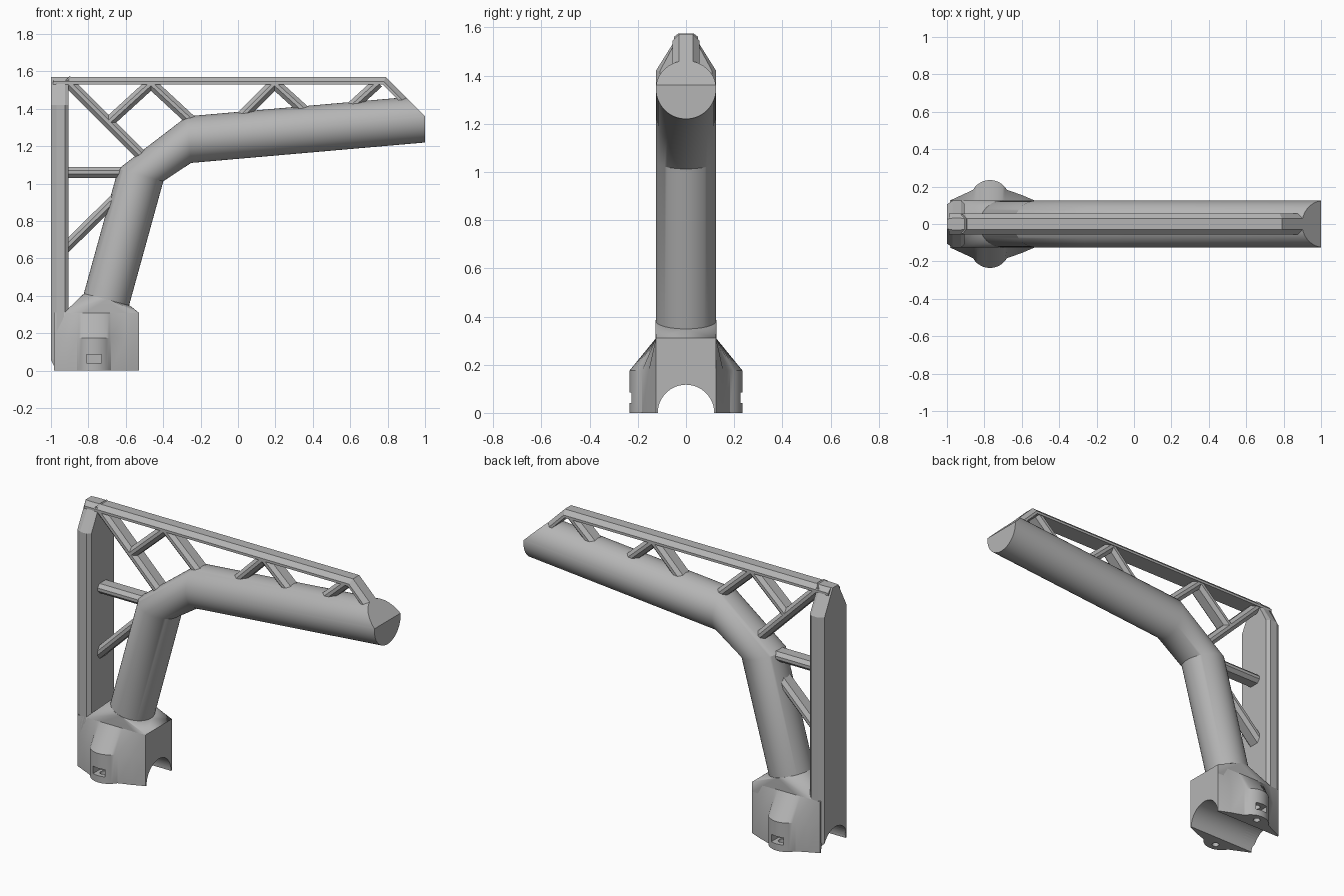
import bpy, bmesh
from math import sin, cos, pi, radians
from mathutils import Vector, Matrix

cube = bpy.data.objects.get("Cube")
if cube:
    bpy.data.objects.remove(cube, do_unlink=True)

GREY = (0.46, 0.46, 0.46, 1)
grey = bpy.data.materials.new("plain_grey")
grey.use_nodes = True
grey.diffuse_color = GREY
grey.node_tree.nodes["Principled BSDF"].inputs["Base Color"].default_value = GREY


def finish(name, bm):
    bmesh.ops.recalc_face_normals(bm, faces=bm.faces)
    mesh = bpy.data.meshes.new(name)
    bm.to_mesh(mesh)
    bm.free()
    mesh.materials.append(grey)
    obj = bpy.data.objects.new(name, mesh)
    bpy.context.collection.objects.link(obj)
    return obj


def activate(obj):
    bpy.ops.object.select_all(action='DESELECT')
    obj.select_set(True)
    bpy.context.view_layer.objects.active = obj


def smooth(obj):
    activate(obj)
    bpy.ops.object.shade_smooth_by_angle(angle=radians(30))


def loft(rings):
    """Skin a list of equal-length rings and cap both ends."""
    bm = bmesh.new()
    loops = [[bm.verts.new(p) for p in ring] for ring in rings]
    n = len(loops[0])
    for a, b in zip(loops, loops[1:]):
        for i in range(n):
            j = (i + 1) % n
            bm.faces.new((a[i], a[j], b[j], b[i]))
    bm.faces.new(loops[0])
    bm.faces.new(loops[-1])
    return bm


def disc(x, z, angle, r=0.125, n=64):
    """Circle whose axis lies in the xz plane at the given elevation."""
    a = radians(angle)
    up = Vector((-sin(a), 0, cos(a)))
    return [Vector((x, 0, z)) + r * (cos(t) * Vector((0, 1, 0)) + sin(t) * up)
            for t in (2 * pi * i / n for i in range(n))]


def slice_off(bm, point, normal):
    geom = bm.verts[:] + bm.edges[:] + bm.faces[:]
    bmesh.ops.bisect_plane(bm, geom=geom, plane_co=point, plane_no=normal, clear_outer=True)
    bmesh.ops.holes_fill(bm, edges=[e for e in bm.edges if e.is_boundary], sides=0)


def cut(obj, cutter):
    cutter.hide_render = True
    mod = obj.modifiers.new("cut", 'BOOLEAN')
    mod.operation = 'DIFFERENCE'
    mod.solver = 'EXACT'
    mod.object = cutter
    activate(obj)
    bpy.ops.object.modifier_apply(modifier=mod.name)


# Bent tube, with its far end trimmed square and sloped
bm = loft([disc(-0.72, 0.32, 75), disc(-0.52, 1.045, 75),
           disc(-0.262, 1.235, 5), disc(1.1, 1.354, 5)])
slice_off(bm, (1, 0, 1.3), (1, 0, 0))
slice_off(bm, (1, 0, 1.36), (1, 0, 1))
smooth(finish("bent_tube", bm))

# Upright back plate with chamfered edges and a tapered top
half = [(-1, 0.105), (-0.97, 0.125), (-0.925, 0.125), (-0.905, 0.108)]
section = half + [(x, -y) for x, y in reversed(half)]


def plate_ring(z, y_scale, x_min=-1):
    return [(max(x, x_min), y * y_scale, z) for x, y in section]


back_plate = finish("back_plate", loft([
    plate_ring(0, 1, -0.985), plate_ring(0.06, 1),
    plate_ring(1.42, 1), plate_ring(1.57, 0.25)]))

# Top rail that turns down onto the tube end
rail = [(-0.03, 0), (0.03, 0), (0.055, 0.025), (0.055, 0.04), (-0.055, 0.04), (-0.055, 0.025)]
stations = [(-0.99, 1.57, 0, -1), (0.79, 1.57, -0.414, -1), (0.945, 1.415, -0.707, -0.707)]
finish("top_rail", loft([[(x + d * mx, y, z + d * mz) for y, d in rail]
                         for x, z, mx, mz in stations]))


# Chamfered struts of the truss
def strut(name, x1, z1, x2, z2, w=0.05, t=0.029, c=0.02):
    a, b = Vector((x1, 0, z1)), Vector((x2, 0, z2))
    d = (b - a).normalized()
    side = Vector((-d.z, 0, d.x))
    prof = [(w, t - c), (w - c, t), (c - w, t), (-w, t - c),
            (-w, c - t), (c - w, -t), (w - c, -t), (w, c - t)]
    finish(name, loft([[p + side * v + Vector((0, u, 0)) for u, v in prof] for p in (a, b)]))


strut("corner_strut", -0.92, 1.555, -0.46, 1.095)
strut("corner_cross_strut", -0.46, 1.54, -0.69, 1.33)
strut("elbow_strut", -0.47, 1.54, -0.2, 1.29)
strut("middle_strut_inner", 0.2, 1.54, -0.03, 1.31)
strut("middle_strut_outer", 0.19, 1.54, 0.41, 1.34)
strut("end_strut", 0.75, 1.54, 0.53, 1.34)
strut("level_strut", -0.93, 1.06, -0.56, 1.06)
strut("lower_strut", -0.93, 0.65, -0.62, 0.955)

# Clamp base with a rounded bolt boss on each side
edge = [(-0.53, 0.125), (-0.6, 0.155)]
edge += [(-0.77 + 0.105 * cos(radians(a)), 0.13 + 0.105 * sin(radians(a)))
         for a in range(30, 151, 10)]
edge += [(-0.92, 0.155), (-0.985, 0.125)]
outline = edge + [(x, -y) for x, y in reversed(edge)]
top = [(x, max(-0.125, min(0.125, y)), 0.31) for x, y in outline]
# Keep the narrowed top outline free of folds
base = finish("clamp_base", loft([[(x, y, 0) for x, y in outline],
                                  [(x, y, 0.175) for x, y in outline], top]))

# Sloped collar from the base up to the tube
bm = bmesh.new()
corners = [(x, y, z) for x in (-0.93, -0.53) for y in (-0.125, 0.125) for z in (0.25, 0.31)]
for p in corners + disc(-0.7, 0.38, 75, 0.127):
    bm.verts.new(p)
bmesh.ops.convex_hull(bm, input=bm.verts[:])
smooth(finish("tube_collar", bm))


# Cutters: bar channel, nut slots and bolt holes
def cylinder_cutter(name, r, length, matrix):
    b = bmesh.new()
    bmesh.ops.create_cone(b, cap_ends=True, segments=48, radius1=r, radius2=r,
                          depth=length, matrix=matrix)
    return finish(name, b)


channel = cylinder_cutter("channel_cutter", 0.117, 1.2,
                          Matrix.Translation((-0.8, 0, 0)) @ Matrix.Rotation(pi / 2, 4, 'Y'))
cutters = [channel]
for s in (-1, 1):
    b = bmesh.new()
    bmesh.ops.create_cube(b, size=1, matrix=Matrix.Translation((-0.77, s * 0.21, 0.063))
                          @ Matrix.Diagonal((0.08, 0.1, 0.045, 1)))
    cutters.append(finish("slot_cutter", b))
    cutters.append(cylinder_cutter("hole_cutter", 0.02, 0.3,
                                   Matrix.Translation((-0.77, s * 0.185, 0))))
for c in cutters:
    cut(base, c)
cut(back_plate, channel)
for c in cutters:
    bpy.data.objects.remove(c, do_unlink=True)
smooth(base)
